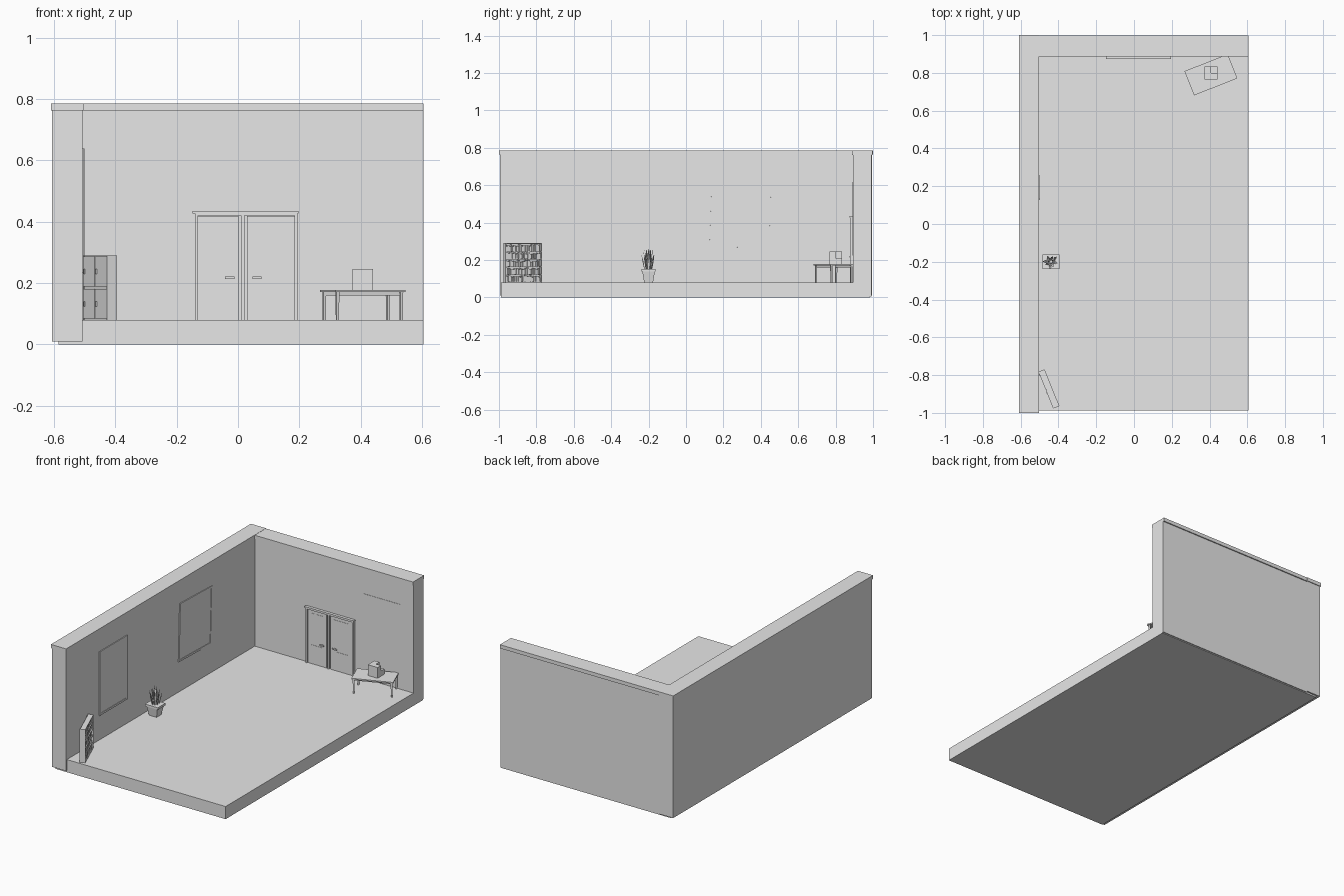
import bpy, bmesh, math, random
from mathutils import Matrix, Vector

random.seed(4)
cube = bpy.data.objects.get("Cube")
if cube:
    bpy.data.objects.remove(cube, do_unlink=True)

grey = bpy.data.materials.new("plain grey")
grey.use_nodes = True
tone = (0.8, 0.8, 0.8, 1)
grey.diffuse_color = tone
grey.node_tree.nodes["Principled BSDF"].inputs["Base Color"].default_value = tone


def add_box(bm, x, y, z, taper=1.0):
    """Box from (min, max) ranges; taper shrinks the bottom."""
    mid = Vector([(r[0] + r[1]) / 2 for r in (x, y, z)])
    size = [r[1] - r[0] for r in (x, y, z)]
    made = bmesh.ops.create_cube(bm, size=1)["verts"]
    for v in made:
        k = taper if v.co.z < 0 else 1
        v.co = mid + Vector((v.co.x * size[0] * k, v.co.y * size[1] * k, v.co.z * size[2]))


def finish(name, bm, place=None):
    if place:
        bm.transform(place)
    mesh = bpy.data.meshes.new(name)
    bm.to_mesh(mesh)
    bm.free()
    mesh.materials.append(grey)
    obj = bpy.data.objects.new(name, mesh)
    bpy.context.collection.objects.link(obj)
    return obj


def boxes(name, parts, place=None):
    bm = bmesh.new()
    for p in parts:
        add_box(bm, *p)
    return finish(name, bm, place)


def put(x, y, z, turn=0):
    return Matrix.Translation((x, y, z)) @ Matrix.Rotation(math.radians(turn), 4, 'Z')


FLOOR = 0.08
WALL_X, WALL_Y = -0.507, 0.892

# Room shell: slab, two walls and their caps
boxes("floor_slab", [((-0.585, 0.605), (-0.988, 0.985), (0, FLOOR))])
boxes("side_wall", [((-0.607, WALL_X), (-0.995, 0.995), (0.01, 0.765))])
boxes("back_wall", [((WALL_X, 0.605), (WALL_Y, 0.991), (0.005, 0.765))])
boxes("side_wall_cap", [((-0.61, -0.504), (-1, 1), (0.763, 0.786))])
boxes("back_wall_cap", [((-0.504, 0.605), (0.887, 0.998), (0.762, 0.785))])


# Pictures and board: a thin frame around a sunken sheet, facing +x
def framed(name, width, height, place):
    w, h, t = width / 2, height / 2, 0.012
    boxes(name, [((-0.01, 0.002), (-w, w), (-h, h)),
                 ((-0.01, 0.005), (-w, -w + t), (-h, h)),
                 ((-0.01, 0.005), (w - t, w), (-h, h)),
                 ((-0.01, 0.005), (-w + t, w - t), (h - t, h)),
                 ((-0.01, 0.005), (-w + t, w - t), (-h, -h + t))], place)


framed("wall_picture", 0.275, 0.405, put(WALL_X, -0.527, 0.437))
framed("tilted_picture", 0.33, 0.365,
       put(WALL_X, 0.297, 0.45, 0.6) @ Matrix.Rotation(math.radians(-2), 4, 'X'))
boxes("wall_board", [((0.26, 0.51), (WALL_Y - 0.002, WALL_Y + 0.01), (0.225, 0.617))])

# Double door
boxes("door_frame", [((-0.141, -0.131), (0.878, 0.9), (FLOOR, 0.427)),
                     ((0.184, 0.194), (0.878, 0.9), (FLOOR, 0.427)),
                     ((0.01, 0.021), (0.88, 0.9), (FLOOR, 0.42)),
                     ((-0.131, 0.184), (0.878, 0.9), (0.42, 0.427)),
                     ((-0.148, 0.197), (0.874, 0.9), (0.427, 0.435))])
for side, left, right, grip in (("right", -0.131, 0.002, -0.027), ("left", 0.029, 0.184, 0.062)):
    bm = bmesh.new()
    add_box(bm, (left, right), (0.885, 0.9), (FLOOR, 0.419))
    for low, high in ((0.105, 0.2), (0.235, 0.4)):
        add_box(bm, (left + 0.025, right - 0.025), (0.8835, 0.886), (low, high))
    finish(side + "_door", bm)
    boxes(side + "_door_handle", [((grip - 0.015, grip + 0.015), (0.873, 0.878), (0.213, 0.221)),
                                  ((grip - 0.004, grip + 0.004), (0.877, 0.886), (0.213, 0.221))])

# Table
table = put(0.407, 0.79, 0, 21.6)
boxes("table_top", [((-0.123, 0.123), (-0.069, 0.069), (0.17, 0.178))], table)
boxes("table_apron", [((-0.11, 0.11), (s * 0.055 - 0.002, s * 0.055 + 0.002), (0.16, 0.17))
                      for s in (-1, 1)], table)
boxes("table_legs", [((sx * 0.112 - 0.005, sx * 0.112 + 0.005),
                      (sy * 0.058 - 0.005, sy * 0.058 + 0.005), (FLOOR, 0.171), 0.8)
                     for sx in (-1, 1) for sy in (-1, 1)], table)

# Cube with one corner missing
a, m, b = -0.034, 0, 0.034
boxes("notched_cube", [((a, b), (a, b), (a, m)), ((a, b), (a, m), (m, b)),
                       ((a, m), (m, b), (m, b))], put(0.407, 0.8, 0.212))

# Potted plant
pot = put(-0.44, -0.2, FLOOR)
boxes("plant_pot", [((-0.038, 0.038), (-0.034, 0.034), (0, 0.062), 0.7),
                    ((-0.045, 0.045), (-0.038, 0.038), (0.058, 0.071))], pot)
bm = bmesh.new()
for i in range(18):
    turn = i * 2.4
    reach = 0.008 + 0.03 * i / 17
    height = 0.122 - 0.05 * i / 17 + random.uniform(-0.008, 0.008)
    out = Vector((math.cos(turn), math.sin(turn), 0))
    across = Vector((-out.y, out.x, 0))
    root = out * reach * 0.6 + Vector((0, 0, 0.07))
    waist = out * reach * 0.85 + Vector((0, 0, 0.07 + height * 0.5))
    tip = bm.verts.new(out * reach * 1.15 + Vector((0, 0, 0.07 + height)))
    rings = [[bm.verts.new(c + across * w), bm.verts.new(c + out * w * 0.6),
              bm.verts.new(c - across * w)] for c, w in ((root, 0.004), (waist, 0.006))]
    for j in range(3):
        k = (j + 1) % 3
        bm.faces.new((rings[0][j], rings[0][k], rings[1][k], rings[1][j]))
        bm.faces.new((rings[1][j], rings[1][k], tip))
bmesh.ops.recalc_face_normals(bm, faces=bm.faces)
finish("plant_leaves", bm, pot)

# Bookcase: open shelves on one side, cupboard doors on the other
case = put(-0.45, -0.873, FLOOR, 22)
L, D, H, ROWS = 0.105, 0.017, 0.21, 5
step = (H - 0.005) / ROWS
panels = [((-D + 0.003, -D + 0.008), (-L, L), (0, H)),
          ((-D, D), (-L, -L + 0.005), (0, H)), ((-D, D), (L - 0.005, L), (0, H))]
panels += [((-D + 0.003, D), (-L, L), (i * step, i * step + 0.005)) for i in range(ROWS + 1)]
boxes("bookcase", panels, case)

bm = bmesh.new()
for row in range(ROWS):
    base = row * step + 0.005
    y = -L + 0.006
    while y < L - 0.016:
        thick = random.uniform(0.005, 0.011)
        add_box(bm, (-D + 0.008, D - random.uniform(0.002, 0.008)), (y, y + thick),
                (base, base + random.uniform(0.022, 0.034)))
        y += thick + random.choice((0.0005, 0.0005, 0.004))
finish("books", bm, case)

doors, knobs = [], []
for low, high in ((0.004, 0.1), (0.108, 0.206)):
    for s in (-1, 1):
        y0, y1 = sorted((s * 0.003, s * (L - 0.006)))
        doors.append(((-D - 0.001, -D + 0.004), (y0, y1), (low, high)))
        grip = y1 - 0.014
        mid = (low + high) / 2
        knobs.append(((-D - 0.005, -D), (grip, grip + 0.005), (mid - 0.008, mid + 0.008)))
boxes("cupboard_doors", doors, case)
boxes("cupboard_handles", knobs, case)
